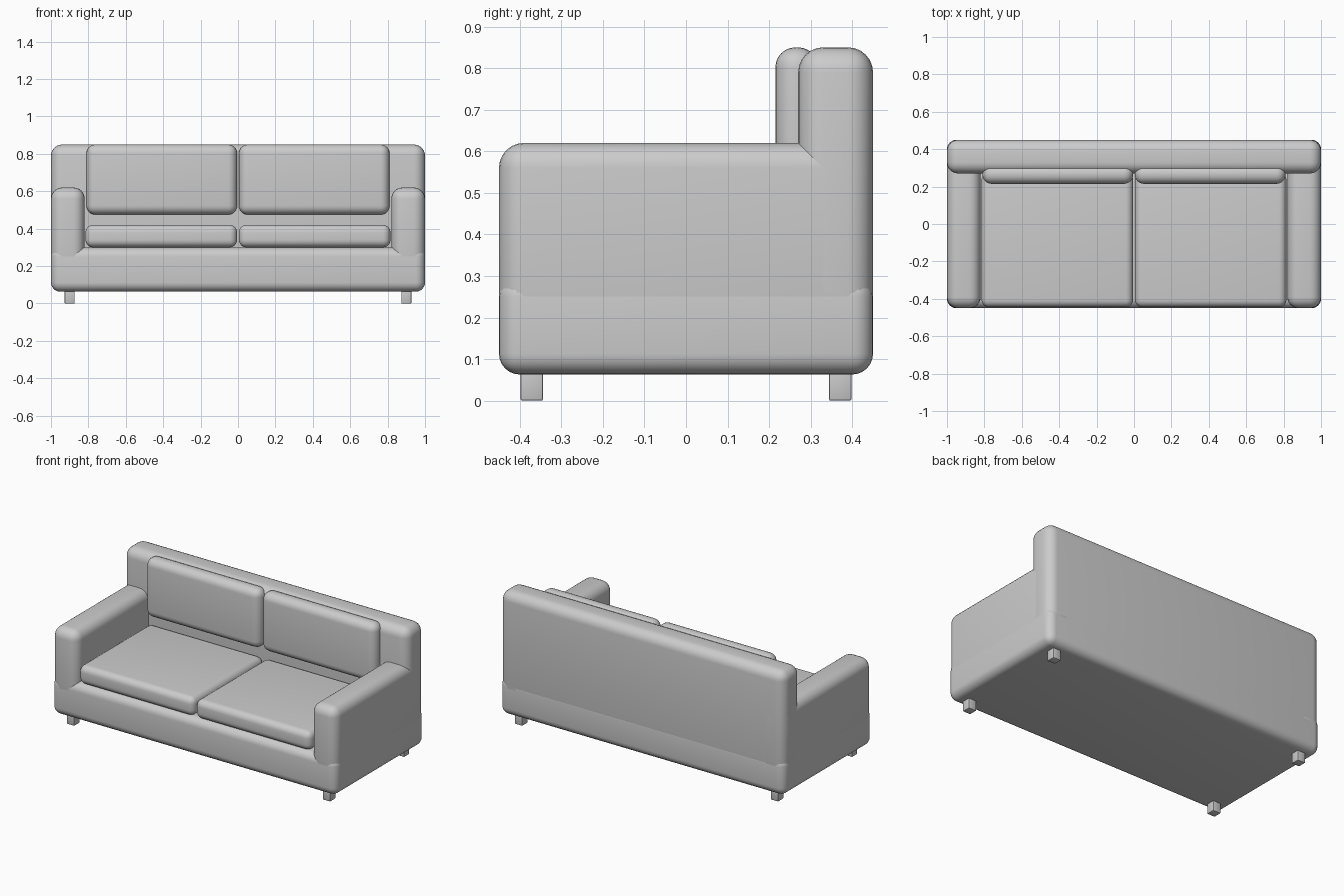
import bpy
import math

if "Cube" in bpy.data.objects:
    bpy.data.objects.remove(bpy.data.objects["Cube"])


def rounded_box(name, x, y, z, radius, segments=6):
    """Box from (min, max) ranges with rounded edges and smooth shading."""
    bpy.ops.mesh.primitive_cube_add(size=1, location=[(a + b) / 2 for a, b in (x, y, z)])
    ob = bpy.context.object
    ob.name = name
    ob.scale = [b - a for a, b in (x, y, z)]
    bpy.ops.object.transform_apply(location=False, rotation=False, scale=True)
    bevel = ob.modifiers.new("rounding", 'BEVEL')
    bevel.width = radius
    bevel.segments = segments
    bpy.ops.object.modifier_apply(modifier=bevel.name)
    bpy.ops.object.shade_smooth_by_angle(angle=math.radians(35))
    return ob


def span(side, a, b):
    """Range a..b mirrored to the given side of x or y."""
    return tuple(sorted((side * a, side * b)))


# Base and backrest
rounded_box("base", (-1, 1), (-0.45, 0.45), (0.063, 0.30), 0.05)
rounded_box("backrest", (-1, 1), (0.27, 0.45), (0.20, 0.85), 0.06)

for side, label in ((-1, "left"), (1, "right")):
    # Armrest
    rounded_box(label + "_armrest", span(side, 0.82, 1), (-0.45, 0.45), (0.18, 0.62), 0.06)
    # Loose cushions
    rounded_box(label + "_seat_cushion", span(side, 0.005, 0.815), (-0.445, 0.275),
                (0.30, 0.42), 0.04)
    rounded_box(label + "_back_cushion", span(side, 0.005, 0.81), (0.215, 0.318),
                (0.475, 0.85), 0.048)
    # Legs
    for end, place in ((-1, "front"), (1, "back")):
        rounded_box(f"{label}_{place}_leg", span(side, 0.873, 0.927),
                    span(end, 0.344, 0.398), (0, 0.09), 0.004, 2)
